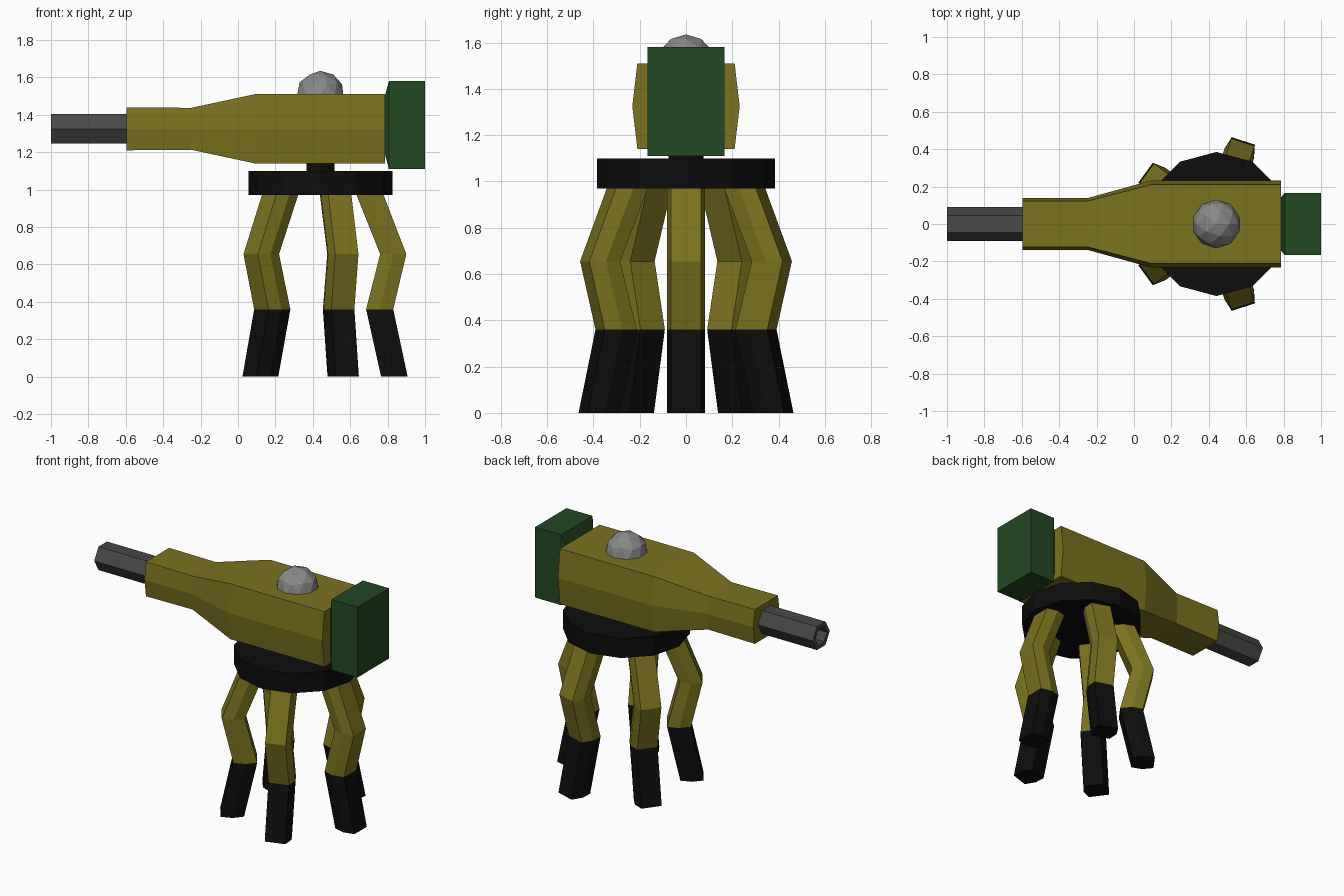
import bpy, bmesh
from math import radians, sin, cos, tau
from mathutils import Matrix, Vector

if "Cube" in bpy.data.objects:
    bpy.data.objects.remove(bpy.data.objects["Cube"])

CX = 0.44      # turret axis
AXIS_Z = 1.325 # gun axis


def mat(name, rgb):
    m = bpy.data.materials.new(name)
    m.diffuse_color = (*rgb, 1)
    m.use_nodes = True
    m.node_tree.nodes["Principled BSDF"].inputs["Base Color"].default_value = m.diffuse_color
    return m


OLIVE = mat("olive", (0.20, 0.17, 0.014))
BLACK = mat("black", (0.004, 0.004, 0.004))
GREEN = mat("green", (0.017, 0.065, 0.017))
DARK = mat("dark_metal", (0.065, 0.065, 0.065))
STEEL = mat("steel", (0.25, 0.25, 0.25))


def finish(name, bm, material):
    bmesh.ops.recalc_face_normals(bm, faces=bm.faces)
    me = bpy.data.meshes.new(name)
    bm.to_mesh(me)
    bm.free()
    me.materials.append(material)
    ob = bpy.data.objects.new(name, me)
    bpy.context.collection.objects.link(ob)
    return ob


def loft(name, rings, material):
    """Skin a list of equal-length point rings and cap both ends."""
    bm = bmesh.new()
    loops = [[bm.verts.new(p) for p in ring] for ring in rings]
    for a, b in zip(loops, loops[1:]):
        n = len(a)
        for i in range(n):
            j = (i + 1) % n
            bm.faces.new((a[i], a[j], b[j], b[i]))
    bm.faces.new(loops[0])
    bm.faces.new(loops[-1])
    return finish(name, bm, material)


def disc(name, r, sides, z0, z1, material):
    ring = lambda z: [(CX + r * cos(tau * i / sides), r * sin(tau * i / sides), z)
                      for i in range(sides)]
    return loft(name, [ring(z0), ring(z1)], material)


# Gun body: six-sided section (flat top and bottom, slight side ridge)
def body_ring(x, flat, ridge, h):
    return [(x, y, AXIS_Z + z) for y, z in
            ((ridge, 0), (flat, h), (-flat, h), (-ridge, 0), (-flat, -h), (flat, -h))]


loft("gun_body", [body_ring(-0.595, 0.122, 0.138, 0.115),
                  body_ring(-0.25, 0.122, 0.138, 0.112),
                  body_ring(0.09, 0.21, 0.232, 0.185),
                  body_ring(0.785, 0.21, 0.232, 0.185)], OLIVE)


# Barrel: six-sided tube with a bore
def hex_ring(x, r):
    return [(x, r * cos(tau * i / 6), AXIS_Z + r * sin(tau * i / 6)) for i in range(6)]


loft("barrel", [hex_ring(-0.57, 0.09), hex_ring(-1.0, 0.09),
                hex_ring(-1.0, 0.06), hex_ring(-0.62, 0.06)], DARK)


# Counterweight block, chamfered where it meets the body
def box_ring(x, y, z0, z1):
    return [(x, y, z0), (x, y, z1), (x, -y, z1), (x, -y, z0)]


loft("rear_block", [box_ring(0.785, 0.143, 1.19, 1.50),
                    box_ring(0.807, 0.166, 1.11, 1.58),
                    box_ring(1.0, 0.166, 1.11, 1.58)], GREEN)

# Dome on top
bm = bmesh.new()
bmesh.ops.create_icosphere(bm, subdivisions=2, radius=0.13,
                           matrix=Matrix.Translation((CX, 0, 1.505)))
finish("top_dome", bm, STEEL)

# Turntable and neck
disc("turntable", 0.385, 12, 0.97, 1.10, BLACK)
disc("neck", 0.075, 12, 1.09, 1.16, BLACK)


# Five bent legs around the turret axis, each with a black foot
def leg_ring(r0, r1, z, angle):
    mid = (r0 + r1) / 2
    rot = Matrix.Rotation(angle, 3, 'Z')
    pts = ((r1, 0.065), (mid, 0.083), (r0, 0.065),
           (r0, -0.065), (mid, -0.083), (r1, -0.065))
    return [rot @ Vector((x, y, z)) + Vector((CX, 0, 0)) for x, y in pts]


for k in range(5):
    a = radians(72 * k)
    ankle = leg_ring(0.245, 0.39, 0.36, a)
    loft(f"leg_{k + 1}", [leg_ring(0.19, 0.335, 0.98, a),
                          leg_ring(0.32, 0.46, 0.655, a), ankle], OLIVE)
    loft(f"foot_{k + 1}", [ankle, leg_ring(0.325, 0.467, 0.0, a)], BLACK)
